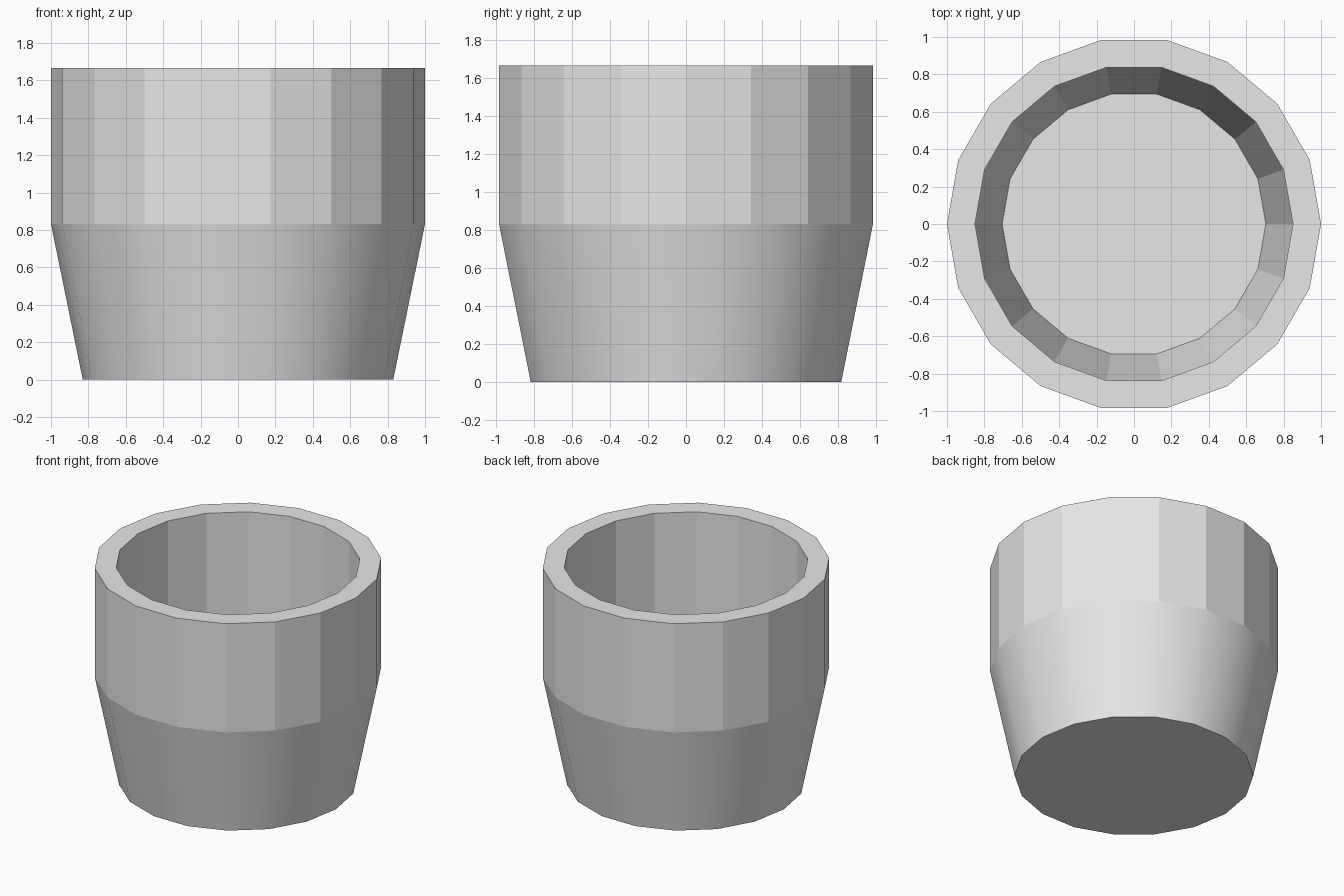
import bpy
import bmesh
from math import cos, sin, tau

SIDES = 18

old = bpy.data.objects.get("Cube")
if old:
    bpy.data.objects.remove(old, do_unlink=True)


def make_material(name, colour):
    mat = bpy.data.materials.new(name)
    mat.use_nodes = True
    mat.diffuse_color = colour
    mat.node_tree.nodes["Principled BSDF"].inputs["Base Color"].default_value = colour
    return mat


def ring(bm, radius, z):
    return [bm.verts.new((radius * cos(tau * i / SIDES), radius * sin(tau * i / SIDES), z))
            for i in range(SIDES)]


# Cup profile: base, waist, outer rim, inner rim, inner waist, floor
profile = [(0.83, 0), (1, 0.833), (1, 1.667),
           (0.85, 1.667), (0.85, 0.833), (0.705, 0.13)]

bm = bmesh.new()
rings = [ring(bm, r, z) for r, z in profile]
for level, (low, high) in enumerate(zip(rings, rings[1:])):
    for i in range(SIDES):
        j = (i + 1) % SIDES
        face = bm.faces.new((low[i], low[j], high[j], high[i]))
        # Only the tapered outer wall is smooth; the other walls are faceted
        face.smooth = level == 0

# Underside and inner floor
bm.faces.new(rings[0][::-1])
bm.faces.new(rings[-1])

# Hard edges around the base and waist
for edge in bm.edges:
    smooth_faces = [f for f in edge.link_faces if f.smooth]
    edge.smooth = len(smooth_faces) != 1

mesh = bpy.data.meshes.new("cup")
bm.to_mesh(mesh)
bm.free()
mesh.materials.append(make_material("light grey", (0.8, 0.8, 0.8, 1)))
cup = bpy.data.objects.new("cup", mesh)
bpy.context.collection.objects.link(cup)
